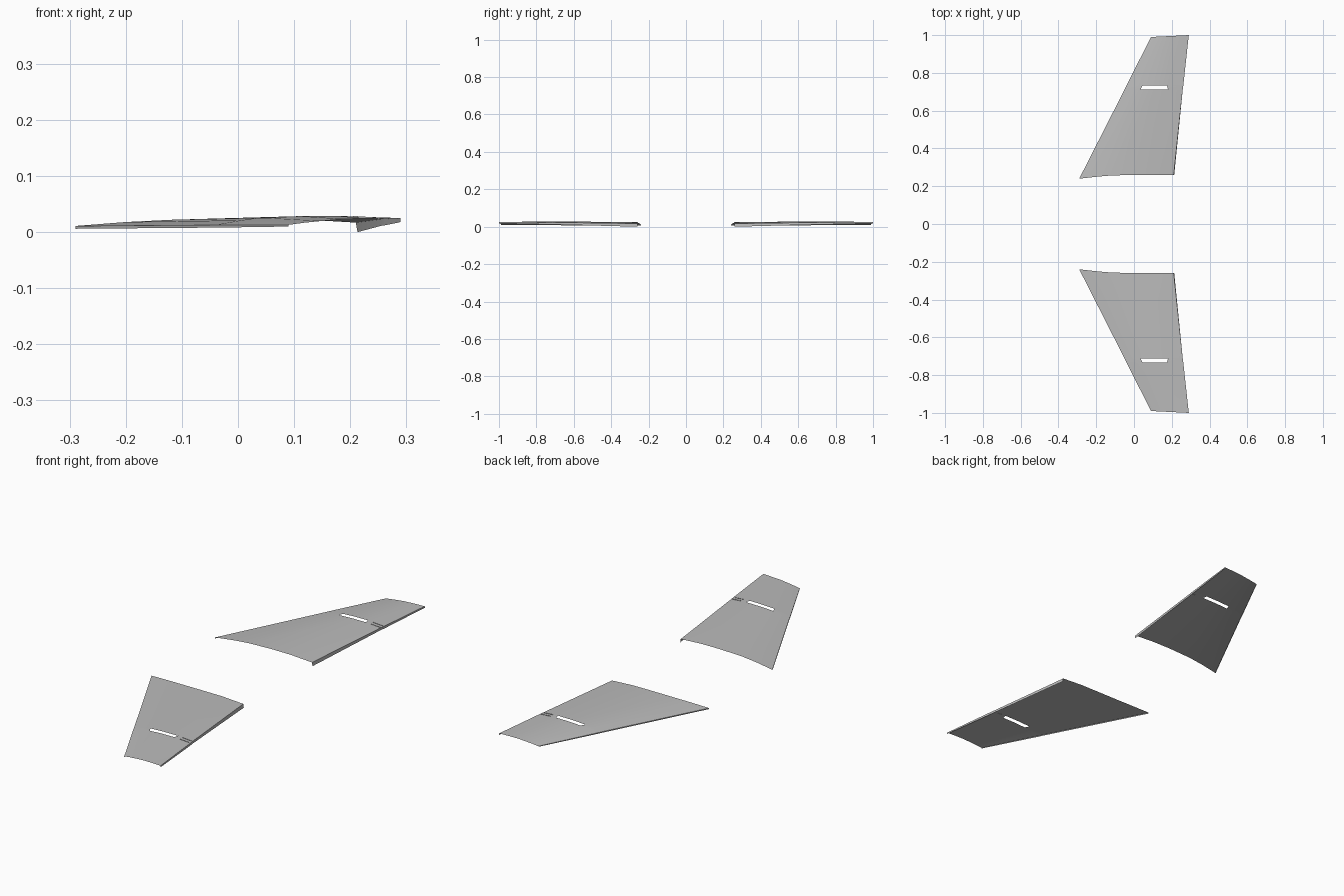
import bpy
import bmesh
import math
from mathutils import Matrix

cube = bpy.data.objects.get("Cube")
if cube:
    bpy.data.objects.remove(cube, do_unlink=True)

# One plain grey for everything
grey = bpy.data.materials.new("wing_grey")
grey.use_nodes = True
colour = (0.5, 0.5, 0.5, 1)
grey.diffuse_color = colour
grey.node_tree.nodes["Principled BSDF"].inputs["Base Color"].default_value = colour


def finish(name, bm):
    mesh = bpy.data.meshes.new(name)
    bm.to_mesh(mesh)
    bm.free()
    mesh.materials.append(grey)
    obj = bpy.data.objects.new(name, mesh)
    bpy.context.collection.objects.link(obj)
    return obj


def root_y(x):
    return 0.26 - 0.02 * (max(0, -0.05 - x) / 0.24) ** 1.5


def tip_y(x):
    return 1 - 0.05 * (0.29 - x)


# Cross-sections from root to tip: position along the span, chord stations,
# heights. First and last points are the lower rims of the folded edges.
crease_z = [0.008, 0.013, 0.021, 0.0255, 0.0285, 0.029, 0.0235, 0.012]
SECTIONS = [
    (root_y,
     [-0.29, -0.29, -0.2, -0.12, 0, 0.1, 0.21, 0.213],
     [0.006, 0.011, 0.018, 0.022, 0.024, 0.0235, 0.017, 0]),
    (lambda x: 0.712,
     [-0.05, -0.05, 0, 0.035, 0.11, 0.18, 0.258, 0.258], crease_z),
    (lambda x: 0.733,
     [-0.04, -0.04, 0.005, 0.045, 0.11, 0.175, 0.261, 0.261], crease_z),
    (tip_y,
     [0.09, 0.09, 0.12, 0.15, 0.19, 0.23, 0.29, 0.29],
     [0.01, 0.013, 0.017, 0.02, 0.0235, 0.0245, 0.025, 0.018]),
]
SLOT_ROW, SLOT_COLUMNS = 1, (3, 4)


def wing(name, side):
    # Thin cambered skin with folded leading and trailing edges and a slot
    bm = bmesh.new()
    rows = [[bm.verts.new((x, side * span(x), z)) for x, z in zip(xs, zs)]
            for span, xs, zs in SECTIONS]
    for i in range(len(rows) - 1):
        for j in range(len(rows[0]) - 1):
            if i == SLOT_ROW and j in SLOT_COLUMNS:
                continue
            quad = [rows[i][j], rows[i][j + 1], rows[i + 1][j + 1], rows[i + 1][j]]
            bm.faces.new(quad if side > 0 else quad[::-1])
    obj = finish(name, bm)
    bpy.ops.object.select_all(action="DESELECT")
    obj.select_set(True)
    bpy.context.view_layer.objects.active = obj
    bpy.ops.object.shade_smooth_by_angle(angle=math.radians(30))


def hinge(name, side):
    # Two slim hinge strips behind the slot, lying along the skin
    bm = bmesh.new()
    for y in (0.713, 0.732):
        place = (Matrix.Translation((0.23, side * y, 0.0262))
                 @ Matrix.Rotation(math.radians(4), 4, "Y")
                 @ Matrix.Diagonal((0.05, 0.003, 0.002, 1)))
        bmesh.ops.create_cube(bm, size=1, matrix=place)
    finish(name, bm)


for label, side in (("rear", 1), ("front", -1)):
    wing(label + "_wing", side)
    hinge(label + "_hinge", side)
